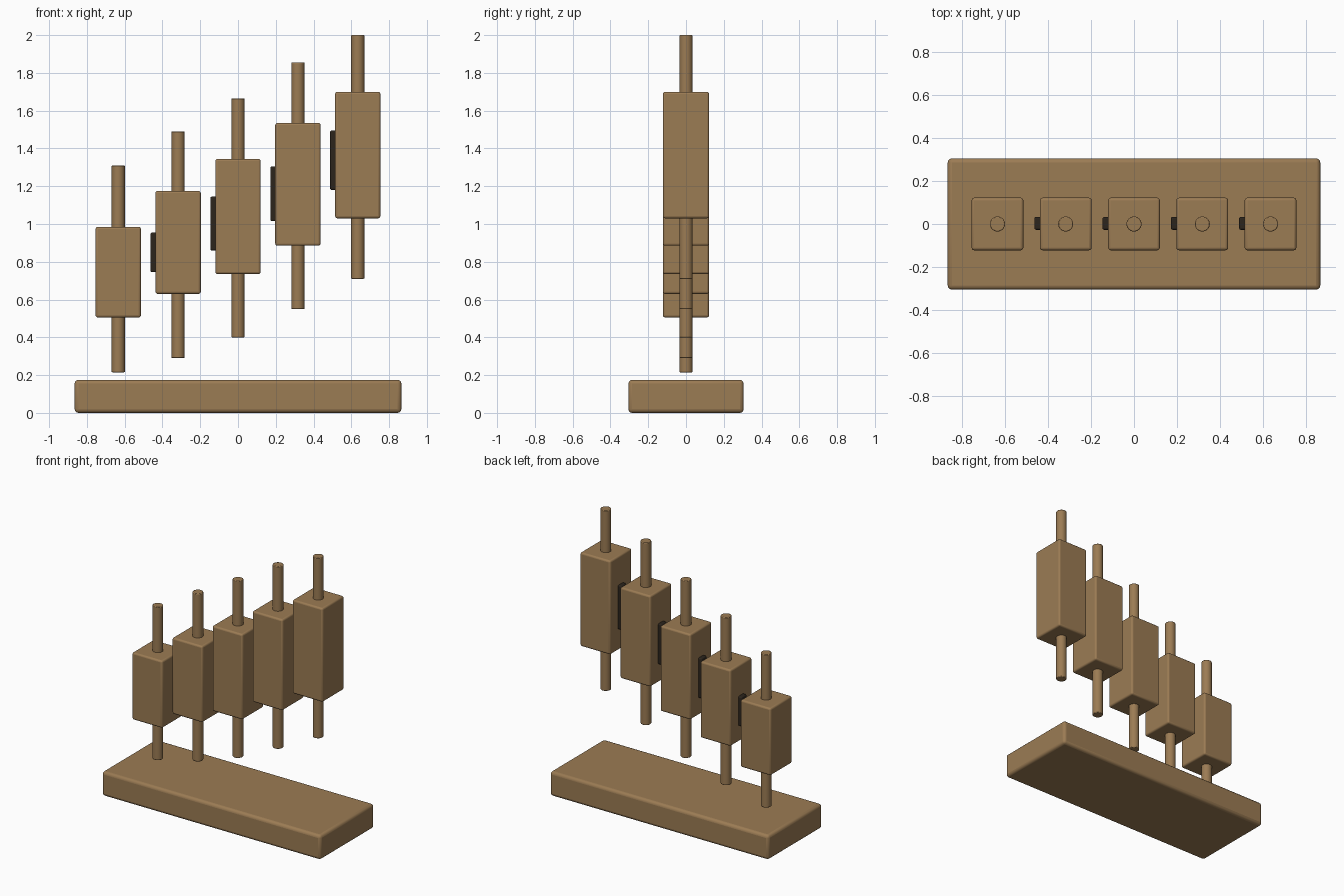
import bpy
import bmesh
import math

cube = bpy.data.objects.get("Cube")
if cube:
    bpy.data.objects.remove(cube, do_unlink=True)


def make_material(name, colour):
    mat = bpy.data.materials.new(name)
    mat.use_nodes = True
    mat.diffuse_color = colour
    mat.node_tree.nodes["Principled BSDF"].inputs["Base Color"].default_value = colour
    return mat


wood = make_material("warm brown wood", (0.33, 0.20, 0.088, 1))
dark = make_material("dark brown", (0.025, 0.018, 0.012, 1))


def finish(obj, mat, bevel, segments=3):
    obj.data.materials.append(mat)
    mod = obj.modifiers.new("soft edges", "BEVEL")
    mod.width = bevel
    mod.segments = segments
    mod.limit_method = "ANGLE"
    bpy.ops.object.shade_smooth_by_angle(angle=math.radians(35))


def box(name, centre, size, mat, bevel):
    bpy.ops.mesh.primitive_cube_add(size=1, location=centre)
    obj = bpy.context.object
    obj.name = name
    for v in obj.data.vertices:
        v.co = [c * s for c, s in zip(v.co, size)]
    finish(obj, mat, bevel)
    return obj


def rod(name, x, low, high):
    bpy.ops.mesh.primitive_cylinder_add(
        vertices=32, radius=0.035, depth=high - low, location=(x, 0, (low + high) / 2))
    obj = bpy.context.object
    obj.name = name
    finish(obj, wood, 0.004, 2)


# Base slab
box("base", (0, 0, 0.0875), (1.73, 0.61, 0.175), wood, 0.02)

# Rising blocks: rod bottom, block bottom, block top, rod top
steps = [
    (0.215, 0.505, 0.985, 1.31),
    (0.29, 0.63, 1.175, 1.49),
    (0.40, 0.735, 1.345, 1.665),
    (0.55, 0.885, 1.535, 1.855),
    (0.71, 1.03, 1.70, 2.0),
]
# Height range of the dark tab on each block's side
tabs = [None, (0.745, 0.955), (0.86, 1.145), (1.015, 1.305), (1.18, 1.495)]

for i, ((rod_low, low, high, rod_high), tab) in enumerate(zip(steps, tabs)):
    x = (i - 2) * 0.317
    n = i + 1
    box(f"block_{n}", (x, 0, (low + high) / 2), (0.24, 0.244, high - low), wood, 0.012)
    rod(f"lower_rod_{n}", x, rod_low, low + 0.03)
    rod(f"upper_rod_{n}", x, high - 0.03, rod_high)
    if tab:
        box(f"side_tab_{n}", (x - 0.128, 0.003, sum(tab) / 2),
            (0.036, 0.06, tab[1] - tab[0]), dark, 0.008)
